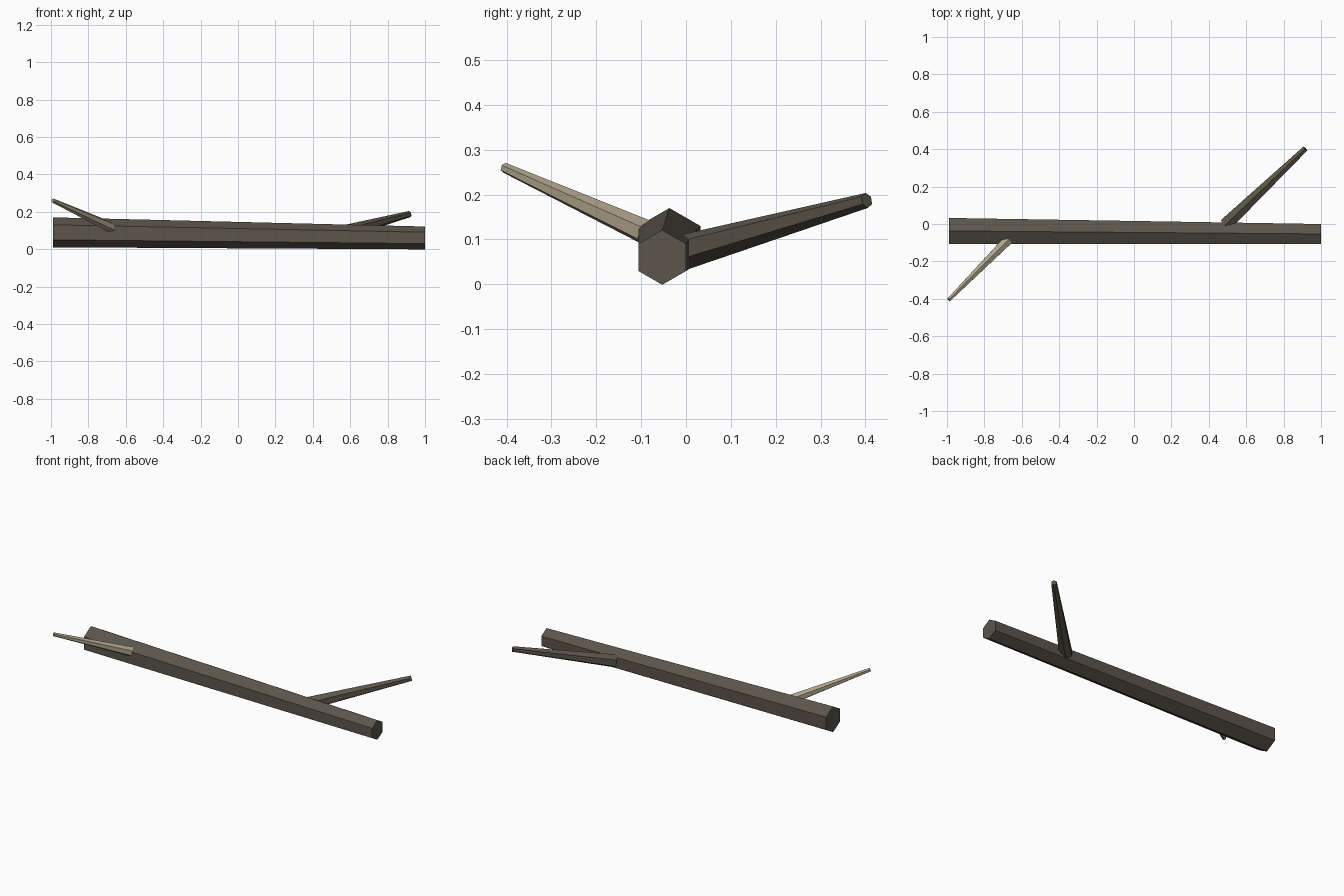
import bpy, bmesh
from mathutils import Vector

if "Cube" in bpy.data.objects:
    bpy.data.objects.remove(bpy.data.objects["Cube"])


def material(name, rgb):
    m = bpy.data.materials.new(name)
    m.diffuse_color = (*rgb, 1)
    m.use_nodes = True
    m.node_tree.nodes["Principled BSDF"].inputs["Base Color"].default_value = m.diffuse_color
    return m


bark = material("dark bark", (0.105, 0.092, 0.070))
wood = material("pale wood", (0.42, 0.36, 0.255))


def limb(name, start, end, r0, r1, mat, upright_caps=False):
    """Tapered six-sided limb with a ridge on top, from start to end."""
    start, end = Vector(start), Vector(end)
    axis = Vector((1, 0, 0)) if upright_caps else (end - start).normalized()
    side = axis.cross(Vector((0, 0, 1))).normalized()
    up = side.cross(axis)
    corners = [(0, 1), (.866, .5), (.866, -.5), (0, -1), (-.866, -.5), (-.866, .5)]
    bm = bmesh.new()
    rings = [[bm.verts.new(c + (side * a + up * b) * r) for a, b in corners]
             for c, r in ((start, r0), (end, r1))]
    for i in range(6):
        j = (i + 1) % 6
        bm.faces.new((rings[0][i], rings[0][j], rings[1][j], rings[1][i]))
    for ring in rings:
        bm.faces.new(ring)
    bmesh.ops.recalc_face_normals(bm, faces=bm.faces)
    mesh = bpy.data.meshes.new(name)
    bm.to_mesh(mesh)
    bm.free()
    mesh.materials.append(mat)
    bpy.context.collection.objects.link(bpy.data.objects.new(name, mesh))


# main log, thicker at the left end
limb("log", (-0.99, -0.037, 0.09), (1.0, -0.053, 0.06), 0.08, 0.061, bark, True)
# dark branch at the back right
limb("back_branch", (0.49, -0.003, 0.072), (0.916, 0.403, 0.187), 0.04, 0.017, bark)
# bare pale branch at the front left
limb("front_branch", (-0.675, -0.087, 0.115), (-0.99, -0.405, 0.26), 0.029, 0.0115, wood)
